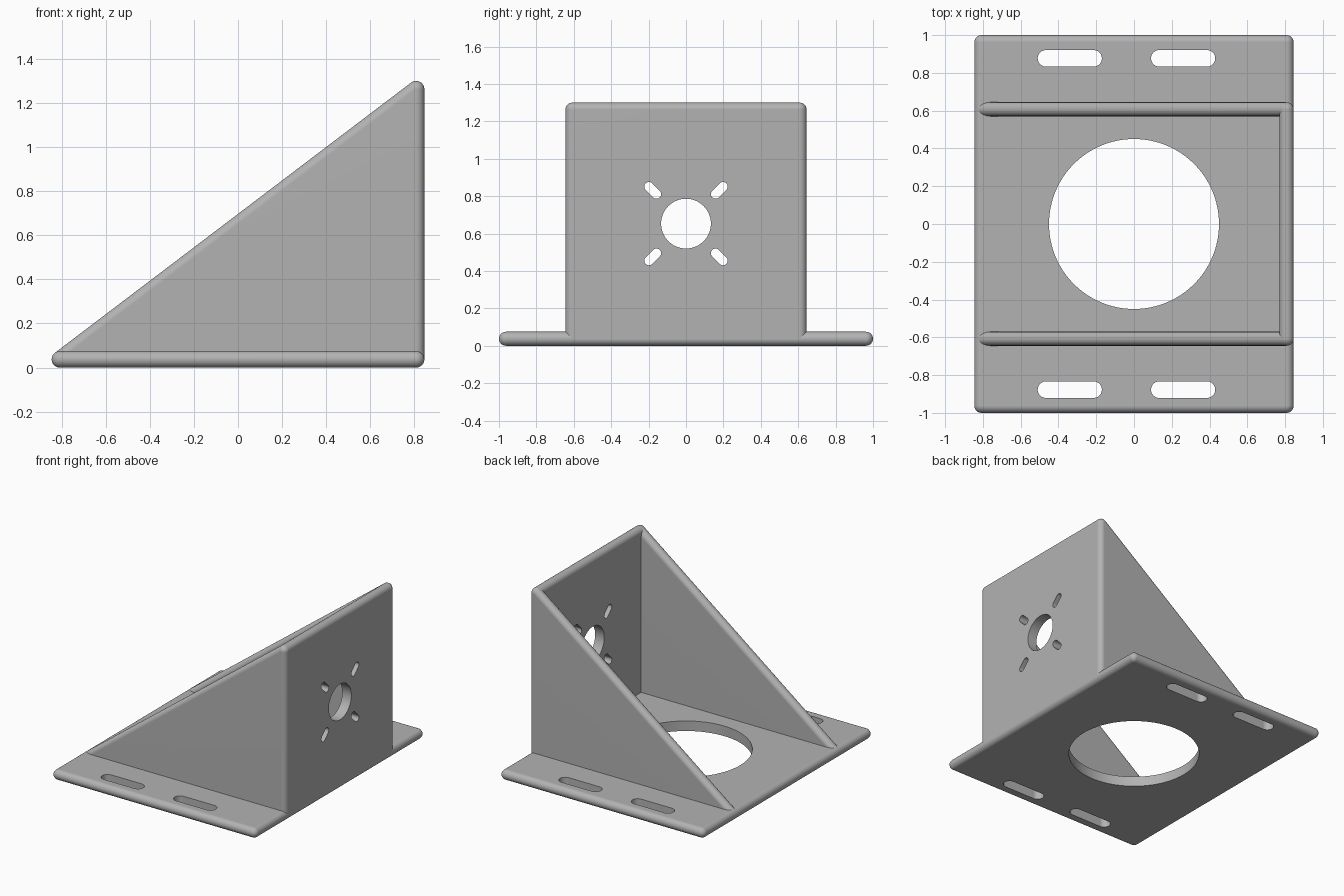
import bpy, bmesh
from math import sin, cos, pi, radians
from mathutils import Vector

if "Cube" in bpy.data.objects:
    bpy.data.objects.remove(bpy.data.objects["Cube"])

R = 0.0375                      # half the plate thickness, also the edge rounding
X, Y = 0.845 - R, 1.0 - R       # base plate rounding centres
W, TOP = 0.645 - R, 1.3 - R     # upright rounding centres
HOLE_Z = 0.653

grey = bpy.data.materials.new("plain grey")
grey.use_nodes = True
grey.diffuse_color = (0.45, 0.45, 0.45, 1)
grey.node_tree.nodes["Principled BSDF"].inputs["Base Color"].default_value = grey.diffuse_color


def sphere_points(centre, steps=24):
    points = {(0, 0, R), (0, 0, -R)}
    for i in range(1, steps // 2):
        lat = pi * i / (steps // 2)
        for j in range(steps):
            lon = 2 * pi * j / steps
            points.add((round(R * sin(lat) * cos(lon), 6),
                        round(R * sin(lat) * sin(lon), 6), round(R * cos(lat), 6)))
    return [Vector(centre) + Vector(p) for p in sorted(points)]


def add_hull(bm, points):
    verts = [bm.verts.new(p) for p in points]
    bmesh.ops.convex_hull(bm, input=verts)
    loose = [v for v in bm.verts if not v.link_faces]
    bmesh.ops.delete(bm, geom=loose, context='VERTS')


def finish_mesh(name, bm):
    bmesh.ops.dissolve_limit(bm, angle_limit=radians(0.3), verts=bm.verts[:], edges=bm.edges[:])
    bmesh.ops.recalc_face_normals(bm, faces=bm.faces[:])
    mesh = bpy.data.meshes.new(name)
    bm.to_mesh(mesh)
    bm.free()
    mesh.materials.append(grey)
    obj = bpy.data.objects.new(name, mesh)
    bpy.context.collection.objects.link(obj)
    return obj


def rounded_plate(name, centres):
    bm = bmesh.new()
    add_hull(bm, [p for c in centres for p in sphere_points(c)])
    return finish_mesh(name, bm)


def slot_cutter(name, slots, place):
    """Prisms around pairs of end centres (u, v); place maps (u, v, depth) to space."""
    bm = bmesh.new()
    for ends, radius, sides in slots:
        add_hull(bm, [place(u + radius * cos(2 * pi * i / sides),
                            v + radius * sin(2 * pi * i / sides), d)
                      for u, v in ends for i in range(sides) for d in (-0.1, 0.1)])
    return finish_mesh(name, bm)


def activate(obj):
    bpy.ops.object.select_all(action='DESELECT')
    obj.select_set(True)
    bpy.context.view_layer.objects.active = obj


def cut(obj, cutter):
    mod = obj.modifiers.new("holes", 'BOOLEAN')
    mod.operation = 'DIFFERENCE'
    mod.solver = 'EXACT'
    mod.object = cutter
    activate(obj)
    bpy.ops.object.modifier_apply(modifier=mod.name)
    bpy.data.objects.remove(cutter)


# Base plate with a large round opening and four mounting slots
base = rounded_plate("base_plate", [(x, y, R) for x in (-X, X) for y in (-Y, Y)])
slots = [([(0, 0)], 0.45, 96)]
for x in (-0.34, 0.26):
    for y in (-0.877, 0.877):
        slots.append(([(x - 0.126, y), (x + 0.126, y)], 0.044, 24))
cut(base, slot_cutter("base_cutter", slots, lambda u, v, d: (u, v, R + d)))

# Upright plate with a round hole and four diagonal slots
upright = rounded_plate("upright_plate", [(X, y, z) for y in (-W, W) for z in (R, TOP)])
slots = [([(0, HOLE_Z)], 0.133, 64)]
for sy in (-1, 1):
    for sz in (-1, 1):
        slots.append(([(sy * a, HOLE_Z + sz * a) for a in (0.158, 0.198)], 0.025, 16))
cut(upright, slot_cutter("upright_cutter", slots, lambda u, v, d: (X + d, u, v)))

# Triangular side braces
braces = [rounded_plate(name, [(-X, y, R), (X, y, R), (X, y, TOP)])
          for name, y in (("right_brace", -W), ("left_brace", W))]

# Smooth rounded edges, keep the flats clean
for obj in [base, upright] + braces:
    activate(obj)
    bpy.ops.object.shade_smooth_by_angle(angle=radians(35))
    weighted = obj.modifiers.new("clean_normals", 'WEIGHTED_NORMAL')
    weighted.keep_sharp = True
